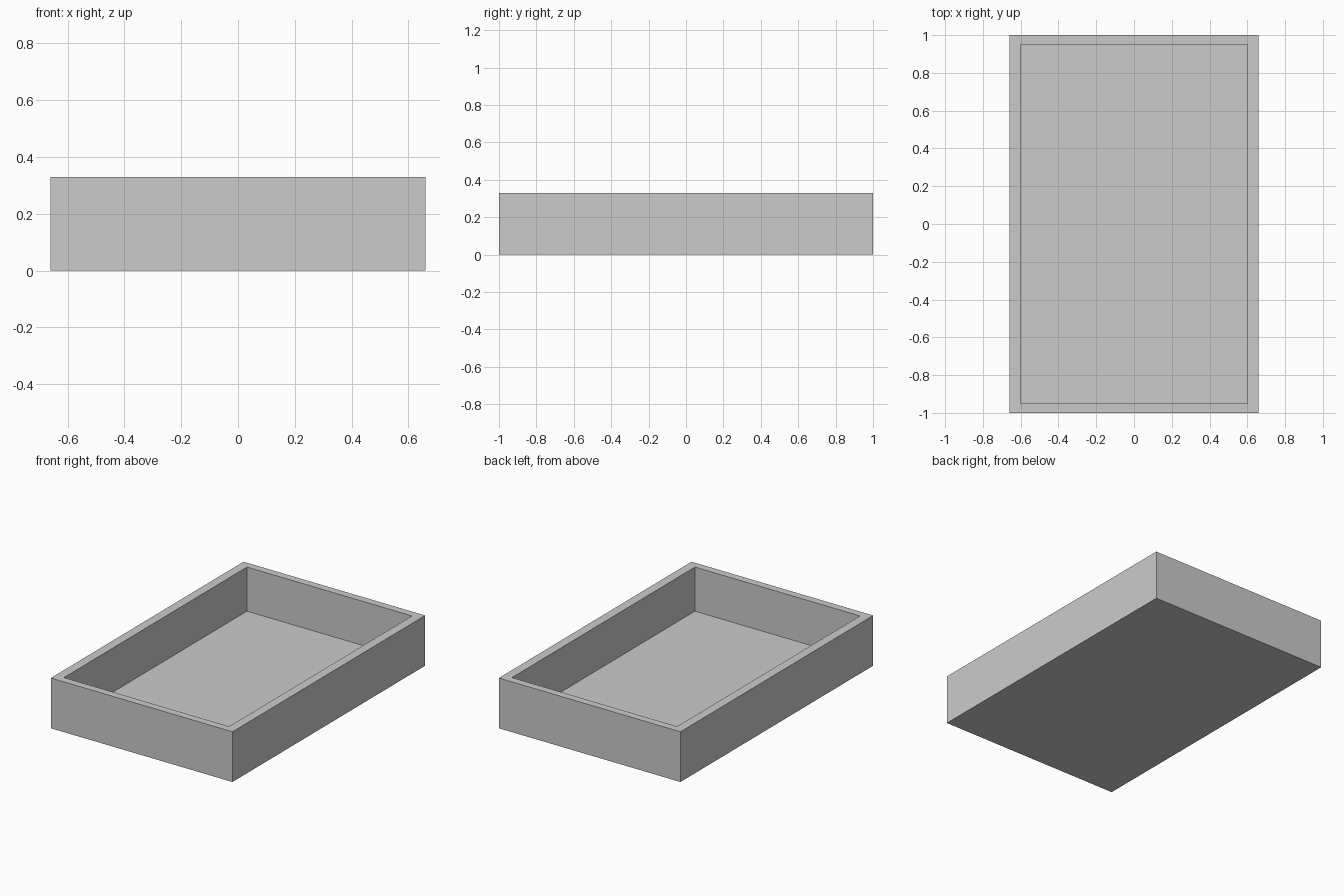
import bpy

if "Cube" in bpy.data.objects:
    bpy.data.objects.remove(bpy.data.objects["Cube"])

# Overall sizes of the open tray
HX, HY, H = 0.66, 1.0, 0.33
SIDE_T, END_T, FLOOR_T = 0.06, 0.05, 0.04


def box(name, lo, hi):
    bpy.ops.mesh.primitive_cube_add(size=1, location=[(a + b) / 2 for a, b in zip(lo, hi)])
    ob = bpy.context.object
    ob.name = name
    ob.scale = [b - a for a, b in zip(lo, hi)]
    bpy.ops.object.transform_apply(location=False, rotation=False, scale=True)
    return ob


ix, iy = HX - SIDE_T, HY - END_T

# Floor panel fitted between the long sides
box("tray_floor", (-ix, -HY, 0), (ix, HY, FLOOR_T))

# Long sides run the full length
box("left_side", (-HX, -HY, 0), (-ix, HY, H))
box("right_side", (ix, -HY, 0), (HX, HY, H))

# Short ends stand on the floor panel between the sides
box("front_end", (-ix, -HY, FLOOR_T), (ix, -iy, H))
box("back_end", (-ix, iy, FLOOR_T), (ix, HY, H))
